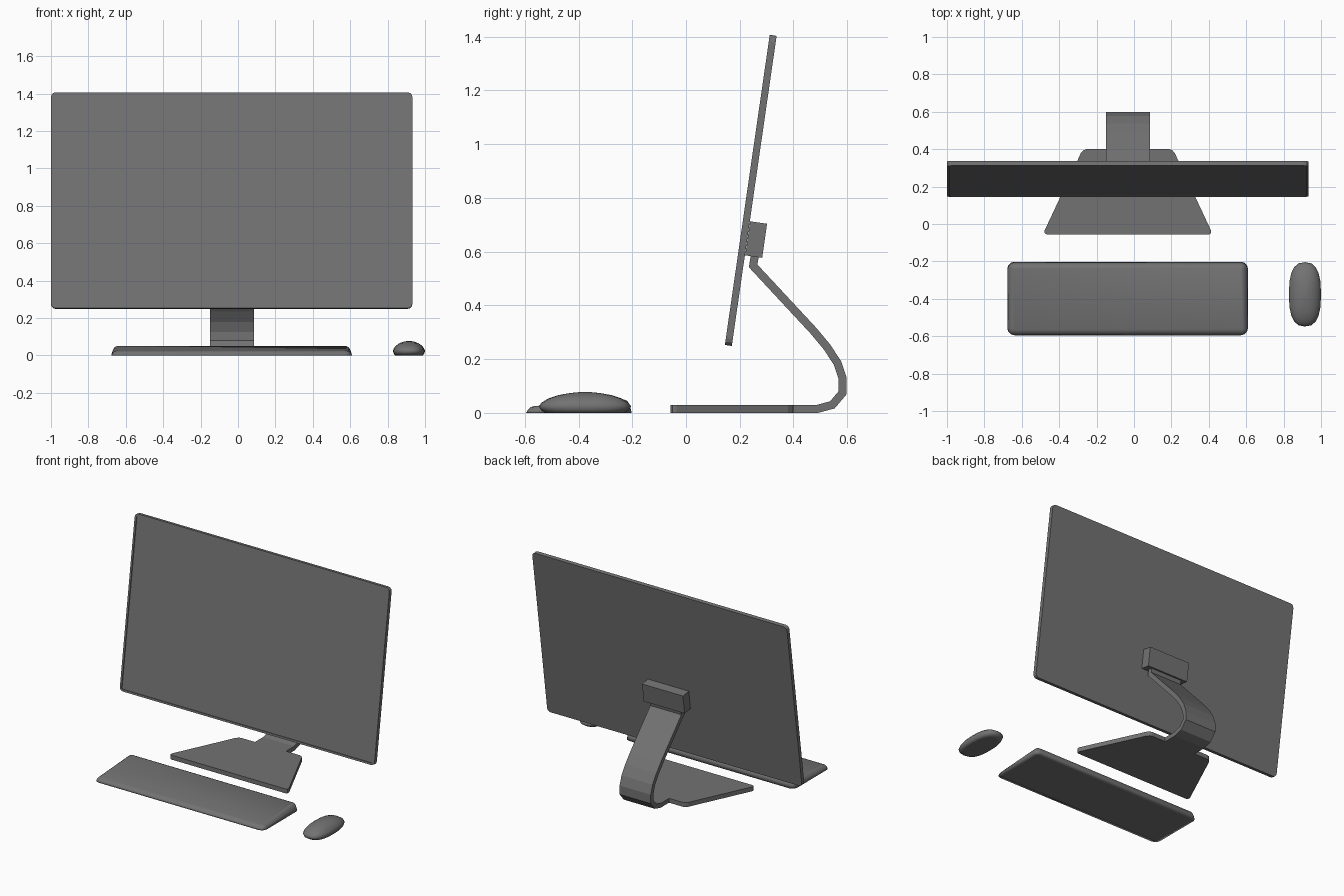
import bpy, bmesh, math
from mathutils import Vector

if "Cube" in bpy.data.objects:
    bpy.data.objects.remove(bpy.data.objects["Cube"])

CX = -0.033  # centre line of the screen, stand and keyboard

# One dark grey finish for everything
dark = bpy.data.materials.new("dark_grey")
dark.diffuse_color = (0.17, 0.17, 0.172, 1)
dark.use_nodes = True
dark.node_tree.nodes["Principled BSDF"].inputs["Base Color"].default_value = dark.diffuse_color


def loft(name, rings, smooth=None):
    """Skin a list of equal-length closed rings and cap both ends."""
    bm = bmesh.new()
    loops = [[bm.verts.new(p) for p in ring] for ring in rings]
    n = len(loops[0])
    for a, b in zip(loops, loops[1:]):
        for i in range(n):
            j = (i + 1) % n
            bm.faces.new((a[i], a[j], b[j], b[i]))
    bm.faces.new(loops[0][::-1])
    bm.faces.new(loops[-1])
    bmesh.ops.recalc_face_normals(bm, faces=bm.faces)
    mesh = bpy.data.meshes.new(name)
    bm.to_mesh(mesh)
    bm.free()
    mesh.materials.append(dark)
    obj = bpy.data.objects.new(name, mesh)
    bpy.context.collection.objects.link(obj)
    if smooth:
        bpy.ops.object.select_all(action='DESELECT')
        obj.select_set(True)
        bpy.context.view_layer.objects.active = obj
        bpy.ops.object.shade_smooth_by_angle(angle=math.radians(smooth))
    return obj


def rounded_rect(w, h, r, seg=3):
    pts = []
    for k, (sx, sy) in enumerate(((1, 1), (-1, 1), (-1, -1), (1, -1))):
        for i in range(seg + 1):
            a = math.pi / 2 * (k + i / seg)
            pts.append((sx * (w / 2 - r) + r * math.cos(a),
                        sy * (h / 2 - r) + r * math.sin(a)))
    return pts


TILT = math.atan2(0.167, 1.155)

# Screen: thin tilted slab with a narrow rim around a slightly recessed display
W, H, T = 1.932, 1.166, 0.026
rings = []
for inset, y in ((0, T / 2), (0, -T / 2), (0.013, -T / 2), (0.013, -T / 2 + 0.006)):
    pts = rounded_rect(W - 2 * inset, H - 2 * inset, 0.025 - inset)
    rings.append([(x, y, z) for x, z in pts])
screen = loft("screen", rings)
screen.location = (CX - 0.001, 0.241, 0.828)
screen.rotation_euler.x = -TILT

# Mount block behind the screen, tilted with it
block = loft("mount_block", [[(x, y, z) for x, z in
             ((-0.155, -0.064), (0.155, -0.064), (0.155, 0.064), (-0.155, 0.064))]
             for y in (-0.032, 0.032)])
block.location = (CX, 0.261, 0.645)
block.rotation_euler.x = -TILT

# Foot plate: trapezoid with softened corners
half = [(0.432, -0.057), (0.444, -0.05), (0.445, -0.035), (0.26, 0.36),
        (0.251, 0.38), (0.238, 0.394), (0.222, 0.4)]
outline = half + [(-x, y) for x, y in reversed(half)]
loft("foot_plate", [[(CX + x, y, z) for x, y in outline] for z in (0, 0.03)])

# Stand arm: flat strap swept along a bent path in the side plane
path = [Vector(p) for p in (
    (0.40, 0.015), (0.49, 0.015), (0.545, 0.030), (0.583, 0.075), (0.583, 0.128),
    (0.564, 0.185), (0.525, 0.245), (0.475, 0.305), (0.250, 0.547), (0.258, 0.60))]
rings = []
for i, p in enumerate(path):
    k, j = max(i, 1), min(i + 1, len(path) - 1)
    d0 = (path[k] - path[k - 1]).normalized()
    d1 = (path[j] - path[j - 1]).normalized()
    t = (d0 + d1).normalized()
    n = Vector((-t.y, t.x)) * (0.015 / max(0.6, t.dot(d0)))
    a, b = p + n, p - n
    rings.append([(CX - 0.118, a.x, a.y), (CX + 0.118, a.x, a.y),
                  (CX + 0.118, b.x, b.y), (CX - 0.118, b.x, b.y)])
loft("stand_arm", rings)

# Keyboard: low wedge with tapered, softened edges
rings = []
for inset, f in ((0.03, 0), (0, 0), (0.006, 0.45), (0.016, 0.85), (0.03, 1.0)):
    ring = []
    for x, y in rounded_rect(1.287 - 2 * inset, 0.393 - 2 * inset, 0.038 - inset):
        top = 0.023 + 0.03 * (y + 0.1965) / 0.393
        ring.append((CX - 0.001 + x, y - 0.3985, top * f))
    rings.append(ring)
loft("keyboard", rings, 180)

# Mouse: rounded pebble with a flat underside
rings = []
for z, s in ((0, 0.7), (0, 0.86), (0.01, 0.95), (0.024, 1.0), (0.038, 0.94),
             (0.053, 0.8), (0.066, 0.58), (0.074, 0.32), (0.078, 0.08)):
    ring = []
    for i in range(20):
        a = 2 * math.pi * i / 20
        c, d = math.cos(a), math.sin(a)
        ring.append((0.914 + 0.086 * s * math.copysign(abs(c) ** 0.78, c),
                     -0.376 + 0.172 * s * math.copysign(abs(d) ** 0.78, d), z))
    rings.append(ring)
loft("mouse", rings, 180)
